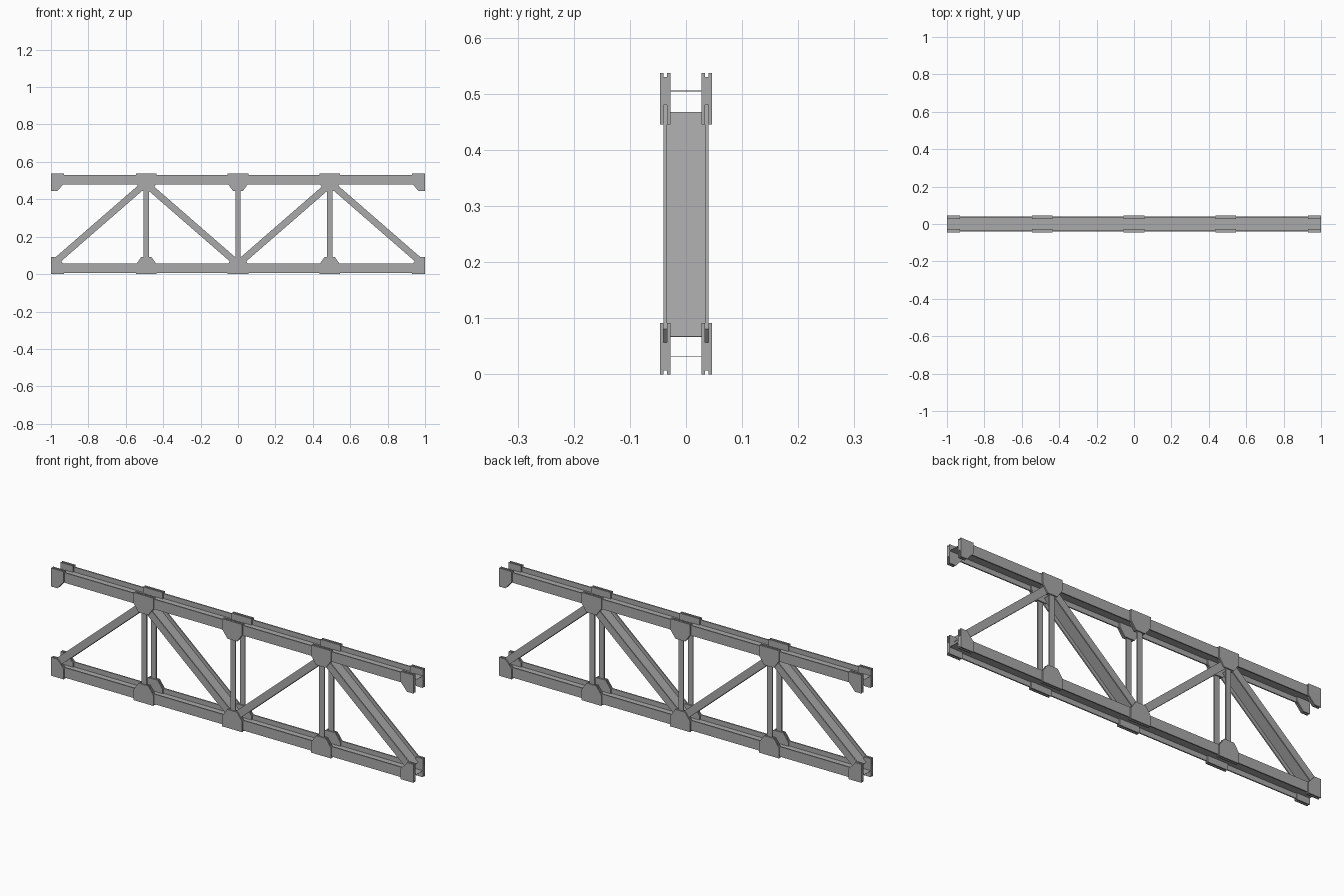
import bpy
import bmesh
import math
from mathutils import Vector

cube = bpy.data.objects.get("Cube")
if cube:
    bpy.data.objects.remove(cube)

steel = bpy.data.materials.new("grey_steel")
steel.use_nodes = True
steel.diffuse_color = (0.4, 0.4, 0.4, 1)
steel.node_tree.nodes["Principled BSDF"].inputs["Base Color"].default_value = (0.4, 0.4, 0.4, 1)

HEIGHT = 0.537
NODES = (-0.49, 0, 0.49)
BAR_IN, BAR_OUT, PLATE = 0.034, 0.040, 0.006
WEB = 0.001


def prism(name, profile, y0, y1):
    """Extrude an (x, z) profile from y0 to y1."""
    bm = bmesh.new()
    face = bm.faces.new([bm.verts.new((x, y0, z)) for x, z in profile])
    out = bmesh.ops.extrude_face_region(bm, geom=[face])
    moved = [v for v in out["geom"] if isinstance(v, bmesh.types.BMVert)]
    bmesh.ops.translate(bm, verts=moved, vec=(0, y1 - y0, 0))
    bmesh.ops.recalc_face_normals(bm, faces=bm.faces[:])
    mesh = bpy.data.meshes.new(name)
    bm.to_mesh(mesh)
    bm.free()
    mesh.materials.append(steel)
    obj = bpy.data.objects.new(name, mesh)
    bpy.context.scene.collection.objects.link(obj)


def strip(a, b, width):
    """Rectangle profile of a given width around the line a-b."""
    a, b = Vector(a), Vector(b)
    d = (b - a).normalized()
    n = Vector((-d.y, d.x)) * width / 2
    return [a + n, b + n, b - n, a - n]


def both_sides(name, profile, inner, outer):
    prism("front_" + name, profile, -outer, -inner)
    prism("back_" + name, profile, inner, outer)


def member(name, a, b, width, web=True):
    """Two flat bars, joined across by a thin web."""
    both_sides(name + "_bar", strip(a, b, width), BAR_IN, BAR_OUT)
    if web:
        prism(name + "_web", strip(a, b, WEB), -BAR_IN, BAR_IN)


def gusset(name, profile):
    """Plates on both faces of each bar."""
    both_sides(name + "_outer_plate", profile, BAR_OUT, BAR_OUT + PLATE)
    both_sides(name + "_inner_plate", profile, BAR_IN - PLATE, BAR_IN)


# Chords
member("bottom_chord", (-1, 0.032), (1, 0.032), 0.05)
member("top_chord", (-1, 0.505), (1, 0.505), 0.05)

# Posts
for i, x in enumerate(NODES):
    member(f"post_{i + 1}", (x, 0.057), (x, 0.48), 0.028, web=False)

# Diagonals
for i, mid in enumerate((-0.745, -0.245, 0.245, 0.745)):
    rise = 0.2 if i % 2 == 0 else -0.2
    member(f"diagonal_{i + 1}", (mid - 0.23, 0.267 - rise), (mid + 0.23, 0.267 + rise), 0.036)

# Gusset plates at the nodes and the ends
middle = [(-0.055, 0), (0.055, 0), (0.055, 0.052), (0.027, 0.092), (-0.027, 0.092), (-0.055, 0.052)]
end = [(0, 0), (0.07, 0), (0.07, 0.052), (0.035, 0.092), (0, 0.092)]
for level in ("bottom", "top"):
    def place(points, x0, sign=1):
        return [(x0 + sign * x, z if level == "bottom" else HEIGHT - z) for x, z in points]
    for i, x in enumerate(NODES):
        gusset(f"{level}_gusset_{i + 1}", place(middle, x))
    gusset(f"{level}_right_end_gusset", place(end, -1))
    gusset(f"{level}_left_end_gusset", place(end, 1, -1))
